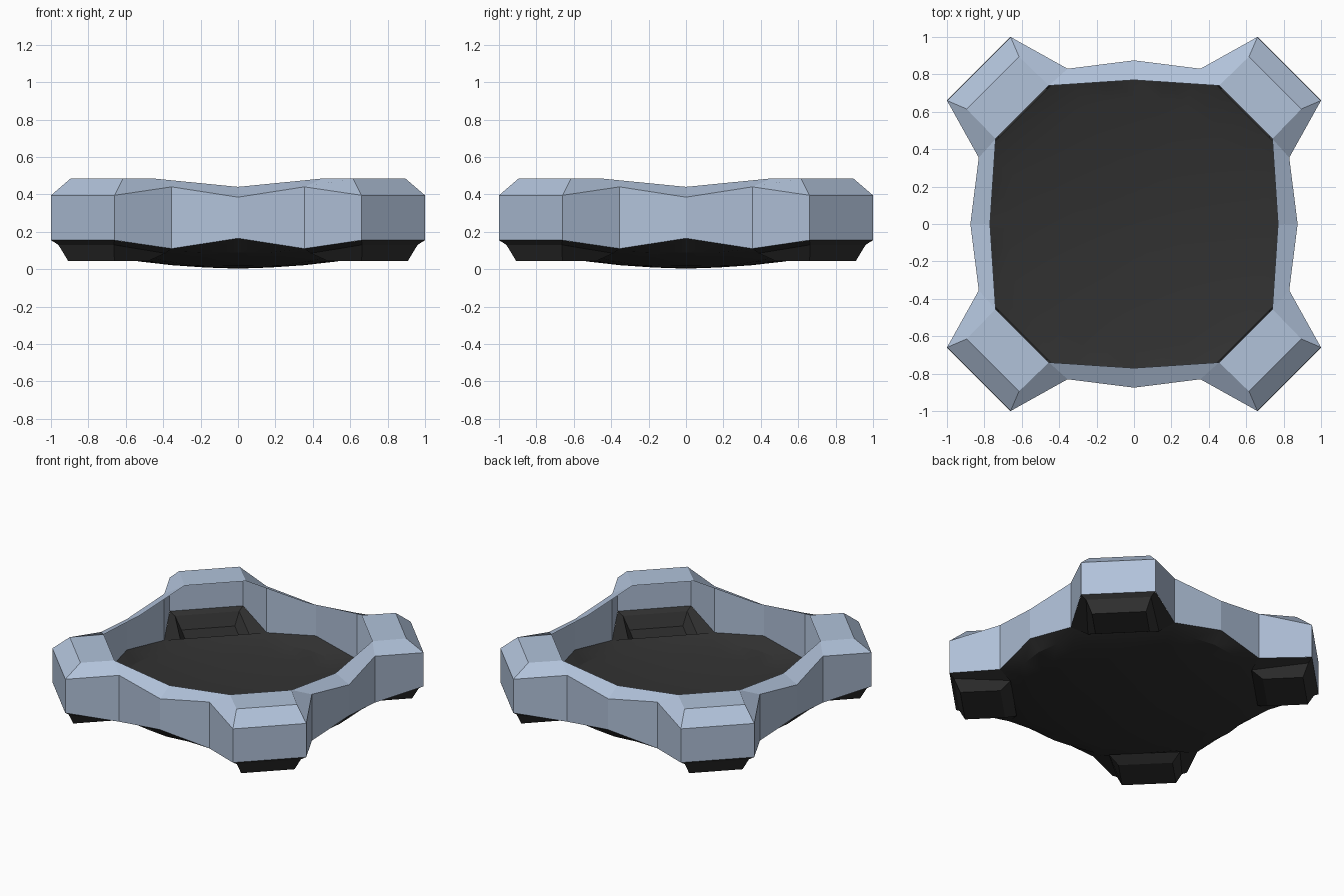
import bpy
import math
from mathutils import Matrix, Vector

if "Cube" in bpy.data.objects:
    bpy.data.objects.remove(bpy.data.objects["Cube"])


def material(name, rgb):
    m = bpy.data.materials.new(name)
    m.use_nodes = True
    m.diffuse_color = (*rgb, 1)
    m.node_tree.nodes["Principled BSDF"].inputs["Base Color"].default_value = (*rgb, 1)
    return m


BLUE = material("pale_blue_grey", (0.44, 0.54, 0.70))
DARK = material("charcoal", (0.03, 0.03, 0.03))


def around(points):
    """Repeat one quarter of a loop four times about z."""
    return [Matrix.Rotation(k * math.pi / 2, 3, 'Z') @ Vector(p)
            for k in range(4) for p in points]


def loft(loops):
    """Join equal loops into bands of quads."""
    n = len(loops[0])
    verts = [p for loop in loops for p in loop]
    faces = [(a * n + i, a * n + (i + 1) % n, (a + 1) * n + (i + 1) % n, (a + 1) * n + i)
             for a in range(len(loops) - 1) for i in range(n)]
    return verts, faces


def build(name, verts, faces, mat):
    mesh = bpy.data.meshes.new(name)
    mesh.from_pydata([tuple(v) for v in verts], [], faces)
    mesh.materials.append(mat)
    mesh.update()
    obj = bpy.data.objects.new(name, mesh)
    bpy.context.collection.objects.link(obj)
    return obj


def smooth(obj, degrees):
    bpy.ops.object.select_all(action='DESELECT')
    obj.select_set(True)
    bpy.context.view_layer.objects.active = obj
    bpy.ops.object.shade_smooth_by_angle(angle=math.radians(degrees))


# Open frame: side middle, notch, two corner points, notch
def band(mid, notch, corner):
    return around([(0.875, 0, mid), (0.83, 0.355, notch), (1, 0.66, corner),
                   (0.66, 1, corner), (0.355, 0.83, notch)])


rim = around([(0.77, 0, 0.44), (0.74, 0.455, 0.485), (0.895, 0.615, 0.485),
              (0.615, 0.895, 0.485), (0.455, 0.74, 0.485)])
verts, faces = loft([band(0.165, 0.11, 0.155), band(0.385, 0.44, 0.395), rim])
# Flat corner tops
for k in range(4):
    first = 40 + 5 * k
    faces.append(tuple(range(first + 1, first + 5)))
build("frame", verts, faces, BLUE)

# Shallow bowl below the frame, its rim meeting the frame between the corners
corners = around([(0.875, 0, 0.165), (0.83, 0.355, 0.11), (0.355, 0.83, 0.11)])
edge = []
for i, p in enumerate(corners):
    edge += [p, (p + corners[(i + 1) % len(corners)]) / 2]


def bowl_loop(t):
    return [Vector((p.x * t, p.y * t, 0.005 + 0.13 * (p.xy.length * t) ** 2)) for p in edge]


verts, faces = loft([bowl_loop(t) for t in (0.2, 0.4, 0.6, 0.78, 0.92)] + [edge])
center = len(verts)
verts.append(Vector((0, 0, 0.003)))
n = len(edge)
faces += [(center, (i + 1) % n, i) for i in range(n)]
smooth(build("bowl", verts, faces, DARK), 30)


# Tapered feet under the corners
def foot_loop(inner, outer, angle):
    (ri, hi, zi), (ro, ho, zo) = inner, outer
    turn = Matrix.Rotation(angle, 3, 'Z')
    return [turn @ Vector(p) for p in
            ((ro, -ho, zo), (ro, ho, zo), (ri, hi, zi), (ri, -hi, zi))]


for k, name in enumerate(("back_left", "back_right", "front_right", "front_left")):
    a = math.pi / 4 + k * math.pi / 2
    verts, faces = loft([
        foot_loop((0.85, 0.175, 0.045), (1.11, 0.175, 0.045), a),
        foot_loop((0.78, 0.23, 0.085), (1.148, 0.21, 0.13), a),
        foot_loop((0.838, 0.336, 0.11), (1.174, 0.24, 0.155), a)])
    faces.append((3, 2, 1, 0))
    build(name + "_foot", verts, faces, DARK)
